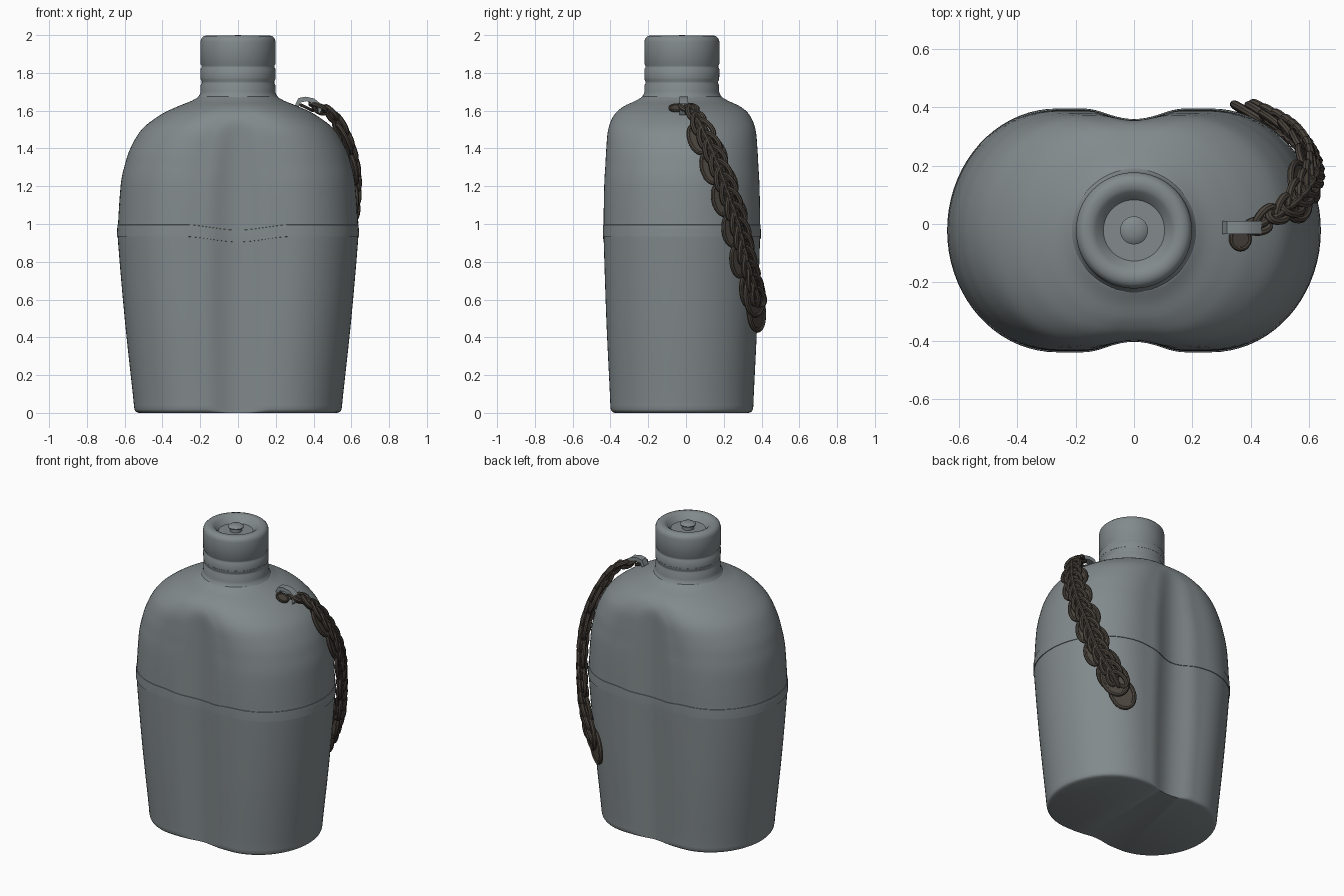
import bpy, bmesh, math
from mathutils import Vector, Matrix

if "Cube" in bpy.data.objects:
    bpy.data.objects.remove(bpy.data.objects["Cube"])

CY = -0.022  # depth centre of the bottle


def material(name, rgb):
    m = bpy.data.materials.new(name)
    m.diffuse_color = (*rgb, 1)
    m.use_nodes = True
    m.node_tree.nodes["Principled BSDF"].inputs["Base Color"].default_value = m.diffuse_color
    return m


GREY = material("grey_metal", (0.225, 0.255, 0.265))
BROWN = material("dark_brown_chain", (0.07, 0.058, 0.047))


def finish(name, bm, mat, angle=40):
    bmesh.ops.recalc_face_normals(bm, faces=bm.faces)
    me = bpy.data.meshes.new(name)
    bm.to_mesh(me)
    bm.free()
    ob = bpy.data.objects.new(name, me)
    bpy.context.collection.objects.link(ob)
    me.materials.append(mat)
    bpy.ops.object.select_all(action='DESELECT')
    ob.select_set(True)
    bpy.context.view_layer.objects.active = ob
    bpy.ops.object.shade_smooth_by_angle(angle=math.radians(angle))
    return ob


def spline(pts, n):
    """Catmull-Rom samples through 3D points."""
    p = [Vector(q) for q in pts]
    p = [2 * p[0] - p[1]] + p + [2 * p[-1] - p[-2]]
    out = []
    for i in range(1, len(p) - 2):
        a, b, c, d = p[i - 1:i + 3]
        for k in range(n):
            t = k / n
            out.append(0.5 * (2 * b + (c - a) * t + (2 * a - 5 * b + 4 * c - d) * t * t
                              + (3 * b - a - 3 * c + d) * t ** 3))
    return out + [p[-2]]


def bridge(bm, rings, close=False):
    n = len(rings[0])
    pairs = list(zip(rings, rings[1:])) + ([(rings[-1], rings[0])] if close else [])
    for r0, r1 in pairs:
        for i in range(n):
            j = (i + 1) % n
            bm.faces.new((r0[i], r0[j], r1[j], r1[i]))


# --- bottle: stadium sections with a hollow pressed in front and back
def smin(a, b, k=0.014):
    h = max(k - abs(a - b), 0) / k
    return min(a, b) - h * h * k / 4


def section(z, w, d, off=0.0):
    w, d = w + off, d + off
    c = max(0.005, w - 0.9 * d)
    a = w - c
    half = [(-c + 2 * c * i / 36, d) for i in range(36)]
    half += [(c + a * math.sin(t), d * math.cos(t))
             for t in (math.pi * i / 36 for i in range(36))]
    pts = []
    for x, y in half + [(-x, -y) for x, y in half]:
        s = min(abs(x) / 0.29, 1)
        s = s * s * (3 - 2 * s)
        floor = 0.342 + 0.036 * min(z / 0.95, 1) + 0.075 * s + off
        if abs(x) < 0.4:
            y = math.copysign(smin(abs(y), floor), y)
        dip = 0.03 * (1 - s) * math.exp(-((z - 0.965) / 0.15) ** 2) if abs(y) > 0.2 else 0
        pts.append(Vector((x, y + CY, z - dip)))
    return pts


def loft(name, rings, mat):
    bm = bmesh.new()
    vs = [[bm.verts.new(p) for p in section(*r)] for r in rings]
    bridge(bm, vs)
    bm.faces.new(vs[0])
    bm.faces.new(vs[-1])
    return finish(name, bm, mat)


profile = [(0, .525, .355), (.008, .542, .37), (.03, .55, .378), (.1, .557, .381),
           (.5, .60, .40), (.93, .637, .414), (1.0, .635, .414), (1.12, .628, .413),
           (1.23, .618, .41), (1.31, .60, .405), (1.4, .57, .40), (1.5, .51, .39),
           (1.575, .415, .36), (1.62, .325, .312), (1.65, .25, .25), (1.675, .205, .205)]
loft("bottle_body", [tuple(v) for v in spline(profile, 6)], GREY)
loft("seam_band", [(.932, .637, .414, -.008), (.934, .637, .414, .004),
                   (.965, .636, .414, .004), (.996, .635, .414, .003),
                   (1.0, .635, .414, -.008)], GREY)


# --- neck and screw cap, turned from a profile
def lathe(name, prof, mat, seg=64):
    bm = bmesh.new()
    rings = [[bm.verts.new((r * math.cos(2 * math.pi * i / seg),
                            CY + r * math.sin(2 * math.pi * i / seg), z))
              for i in range(seg)] for r, z in prof]
    bridge(bm, rings)
    bm.faces.new(rings[0])
    bm.faces.new(rings[-1])
    return finish(name, bm, mat, 50)


lathe("neck", [(.235, 1.645), (.215, 1.668), (.203, 1.685), (.198, 1.70), (.198, 1.735),
               (.192, 1.745), (.192, 1.755), (.198, 1.765), (.198, 1.775)], GREY)
lathe("screw_cap", [(.19, 1.772), (.198, 1.776), (.199, 1.82), (.193, 1.828), (.193, 1.838),
                    (.199, 1.848), (.199, 1.965), (.194, 1.982), (.182, 1.994), (.165, 1.999),
                    (.145, 1.996), (.132, 1.988), (.105, 1.955), (.02, 1.955)], GREY)
lathe("cap_button", [(.036, 1.95), (.036, 1.975), (.047, 1.98), (.048, 1.986),
                     (.038, 1.994), (.02, 1.999), (.005, 2.0)], GREY, 32)


# --- chain pieces
def add_link(bm, mtx, length, width, wire, filled):
    """Oval wire loop in the local xy plane, optionally with a plate inside."""
    n, m = 24, 8
    rings = []
    for i in range(n):
        t = 2 * math.pi * i / n
        ct, st = math.cos(t), math.sin(t)
        nrm = Vector((ct * width, st * length, 0)).normalized()
        mid = Vector((ct * length, st * width, 0))
        rings.append([bm.verts.new(mtx @ (mid + wire * (nrm * math.cos(q)
                      + Vector((0, 0, math.sin(q)))))) for q in
                      (2 * math.pi * k / m for k in range(m))])
    bridge(bm, rings, True)
    if filled:
        for h in (-0.4 * wire, 0.4 * wire):
            bm.faces.new([bm.verts.new(mtx @ Vector((math.cos(t) * length,
                          math.sin(t) * width, h)))
                          for t in (2 * math.pi * i / n for i in range(n))])


def frame(p, tangent, twist=0.0, roll=0.0):
    """Local x along the chain, local z away from the bottle."""
    out = p - Vector((0.15, CY, min(p.z, 1.2)))
    x = tangent.normalized()
    z = (out - x * out.dot(x)).normalized()
    y = z.cross(x)
    rot = Matrix((x, y, z)).transposed().to_4x4()
    return (Matrix.Translation(p) @ rot @ Matrix.Rotation(twist, 4, 'Z')
            @ Matrix.Rotation(roll, 4, 'X'))


path = spline([(.42, -.005, 1.615), (.50, .04, 1.57), (.565, .10, 1.45), (.602, .16, 1.31),
               (.607, .21, 1.17), (.585, .265, 1.0), (.54, .312, .8), (.475, .352, .66),
               (.435, .372, .57)], 30)
travel = [0.0]
for a, b in zip(path, path[1:]):
    travel.append(travel[-1] + (b - a).length)


def at(f):
    i = min(range(1, len(path) - 1), key=lambda k: abs(travel[k] - f * travel[-1]))
    return path[i], path[i + 1] - path[i - 1]


# braided loops: slanted flat links with upright links between them
bm = bmesh.new()
COUNT = 15
for i in range(COUNT):
    p, t = at((i + 0.3) / COUNT)
    size = 0.7 if i < 2 else 1.0
    for side in (-1, 1):
        mtx = frame(p, t, 0.35 * side, 0.35 * side)
        mtx = mtx @ Matrix.Translation((0.02 * side, 0.018 * side * size, 0.004))
        add_link(bm, mtx, 0.062 * size, 0.03 * size, 0.0135, False)
    add_link(bm, frame(p, t, 0, math.pi / 2), 0.058 * size, 0.024 * size, 0.0125, False)
finish("chain_links", bm, BROWN)

# flat oval plates lying along the chain
bm = bmesh.new()
for i in range(11):
    p, t = at(0.2 + 0.72 * i / 10)
    side = 1 if i % 2 else -1
    mtx = frame(p, t, 0.15 * side) @ Matrix.Translation((0, 0.03 * side, -0.012))
    add_link(bm, mtx, 0.085, 0.05, 0.012, True)
finish("chain_plates", bm, BROWN)

# two larger plates hanging at the end
bm = bmesh.new()
for p, ln, wd in (((.455, .362, .62), .105, .075), ((.405, .372, .535), .10, .07)):
    add_link(bm, frame(Vector(p), Vector((-.12, .06, -.4))), ln, wd, 0.014, True)
finish("chain_end_plates", bm, BROWN)

# small plate under the clip
bm = bmesh.new()
add_link(bm, Matrix.Translation((.365, -.05, 1.615)) @ Matrix.Rotation(0.45, 4, 'Y'),
         0.036, 0.036, 0.008, True)
finish("clip_plate", bm, BROWN)

# --- clip holding the chain to the shoulder: a bent strap
bm = bmesh.new()
strap = [(.31, 1.62), (.325, 1.655), (.36, 1.662), (.40, 1.652), (.43, 1.625), (.435, 1.59)]
rings = []
for x, z in strap:
    dx, dz = (x - .37) * 0.12, 0.012
    rings.append([bm.verts.new(q) for q in ((x + dx, -.035, z + dz), (x + dx, .01, z + dz),
                                            (x - dx, .01, z - dz), (x - dx, -.035, z - dz))])
bridge(bm, rings)
bm.faces.new(rings[0])
bm.faces.new(rings[-1])
finish("chain_clip", bm, GREY)
